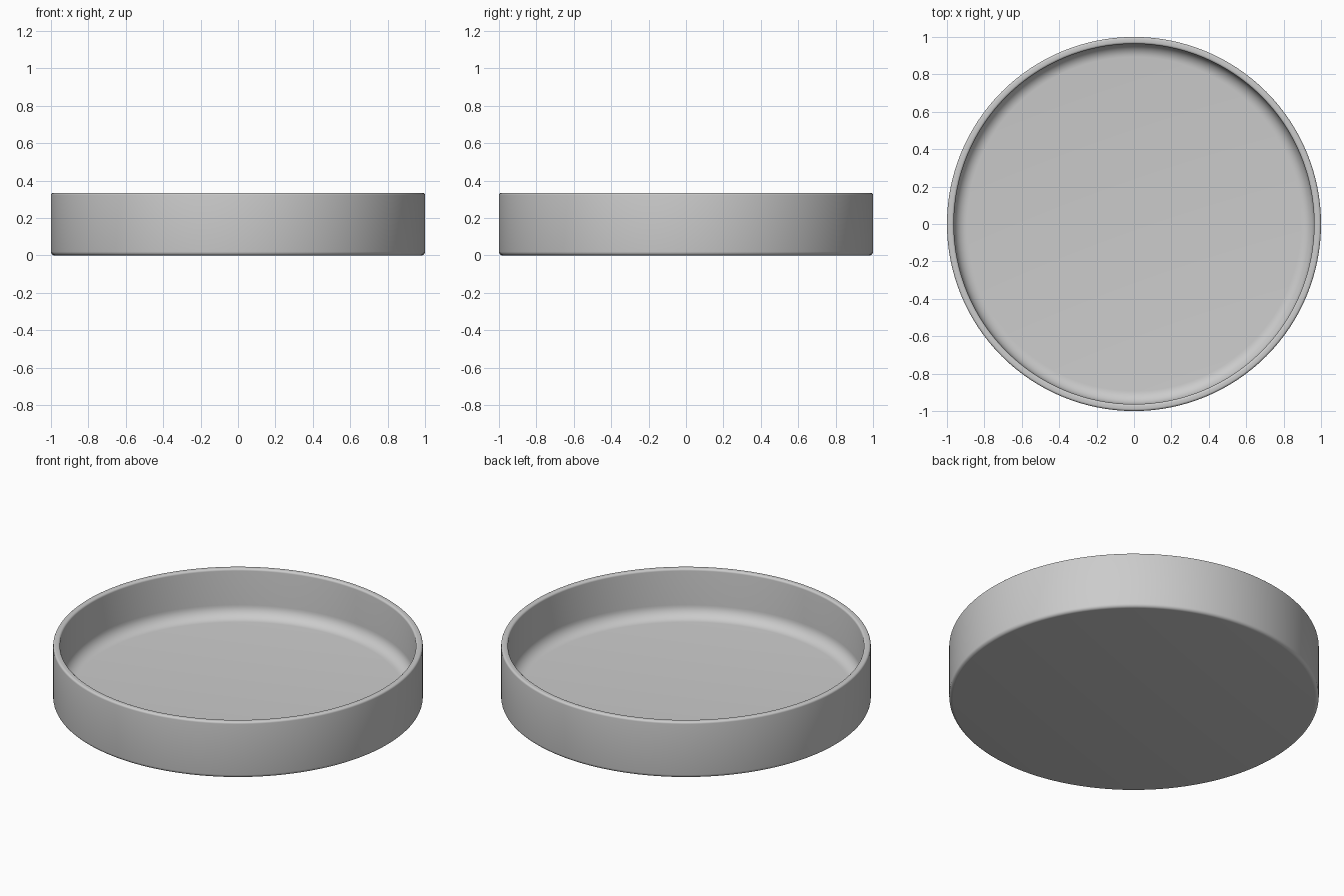
import bpy, bmesh
from math import sin, cos, pi, radians

if "Cube" in bpy.data.objects:
    bpy.data.objects.remove(bpy.data.objects["Cube"])

SEGMENTS = 128
RADIUS, HEIGHT, WALL, FLOOR = 1.0, 0.335, 0.037, 0.05


def arc(cx, cz, r, start, end, steps):
    """Points of a rounded corner in the (radius, z) plane."""
    pts = []
    for i in range(steps + 1):
        a = radians(start + (end - start) * i / steps)
        pts.append((cx + r * cos(a), cz + r * sin(a)))
    return pts


inner = RADIUS - WALL
foot, lip, cove = 0.02, 0.012, 0.07

# Profile: foot edge, outer lip, inner lip, cove between wall and floor
profile = (
    arc(RADIUS - foot, foot, foot, -90, 0, 5)
    + arc(RADIUS - lip, HEIGHT - lip, lip, 0, 90, 5)
    + arc(inner + lip, HEIGHT - lip, lip, 90, 180, 5)
    + arc(inner - cove, FLOOR + cove, cove, 0, -90, 8)
)

# Revolve the profile into the dish, closing the underside and the floor
bm = bmesh.new()
rings = [
    [bm.verts.new((r * cos(2 * pi * i / SEGMENTS), r * sin(2 * pi * i / SEGMENTS), z))
     for i in range(SEGMENTS)]
    for r, z in profile
]
for low, high in zip(rings, rings[1:]):
    for i in range(SEGMENTS):
        j = (i + 1) % SEGMENTS
        bm.faces.new((low[i], low[j], high[j], high[i]))
bm.faces.new(rings[0][::-1])
bm.faces.new(rings[-1])
bmesh.ops.recalc_face_normals(bm, faces=bm.faces)

mesh = bpy.data.meshes.new("round_dish")
bm.to_mesh(mesh)
bm.free()
dish = bpy.data.objects.new("round_dish", mesh)
bpy.context.collection.objects.link(dish)

# Smooth shading
bpy.context.view_layer.objects.active = dish
dish.select_set(True)
bpy.ops.object.shade_smooth_by_angle(angle=radians(35))
